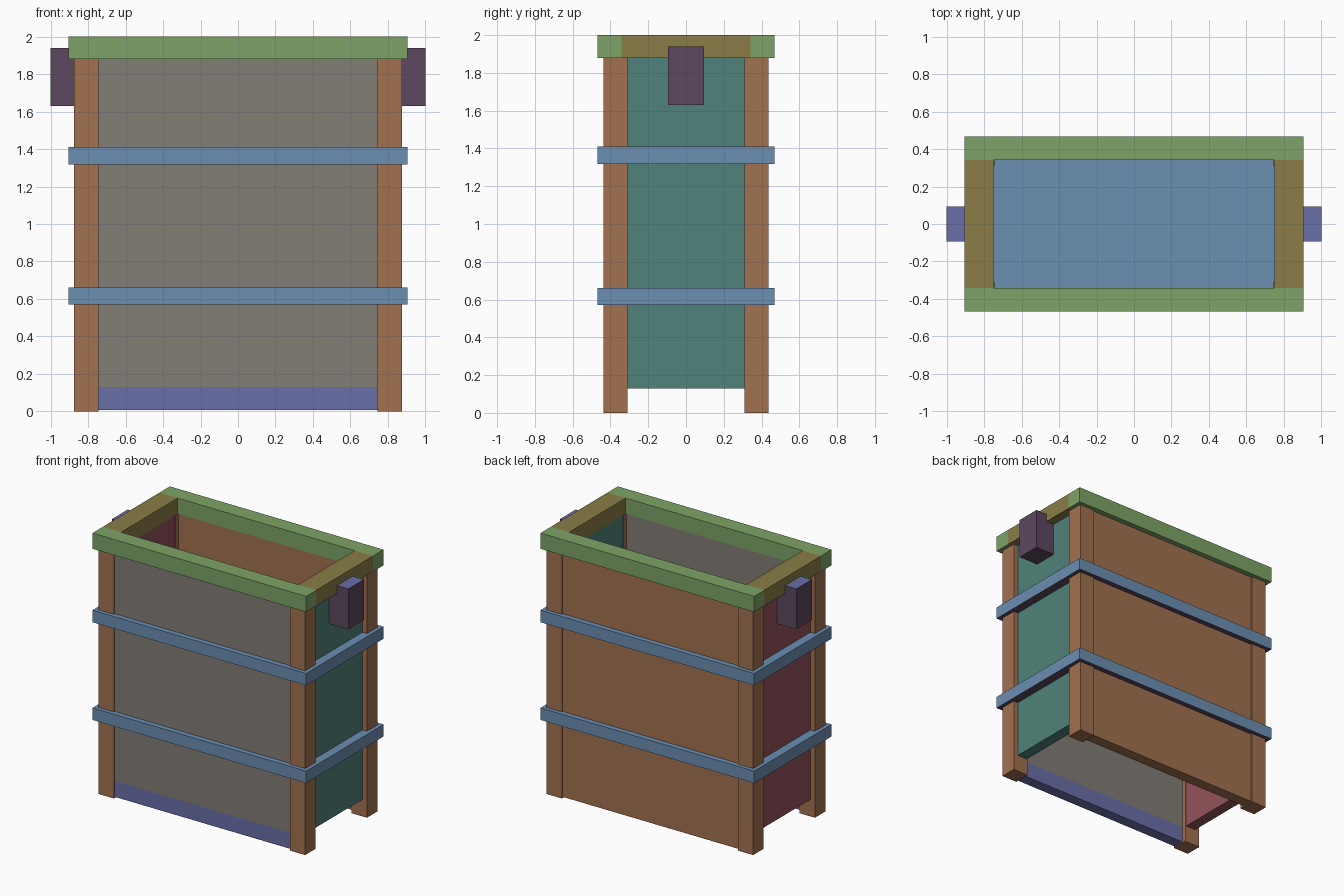
import bpy
import bmesh
from mathutils import Vector

if "Cube" in bpy.data.objects:
    bpy.data.objects.remove(bpy.data.objects["Cube"], do_unlink=True)


def linear(c):
    c /= 255
    return c / 12.92 if c <= 0.04045 else ((c + 0.055) / 1.055) ** 2.4


def material(name, *rgb):
    colour = [linear(c) for c in rgb] + [1]
    mat = bpy.data.materials.new(name)
    mat.use_nodes = True
    mat.diffuse_color = colour
    mat.node_tree.nodes["Principled BSDF"].inputs["Base Color"].default_value = colour
    return mat


green = material("green", 126, 164, 103)
olive = material("olive", 138, 125, 70)
brown = material("brown", 162, 113, 79)
grey = material("warm grey", 130, 125, 118)
blue = material("blue", 107, 142, 178)
violet = material("violet", 106, 111, 168)
teal = material("teal", 79, 130, 122)
maroon = material("maroon", 147, 83, 91)
purple = material("purple", 93, 72, 96)


def box(name, x, y, z, mat, top=None, bottom=None):
    """Box from axis ranges, with optional other colours on top and bottom."""
    low, high = (Vector(p) for p in zip(x, y, z))
    bm = bmesh.new()
    bmesh.ops.create_cube(bm, size=1)
    bmesh.ops.scale(bm, vec=high - low, verts=bm.verts)
    bmesh.ops.translate(bm, vec=(low + high) / 2, verts=bm.verts)
    bm.normal_update()
    mesh = bpy.data.meshes.new(name)
    for m in (mat, top or mat, bottom or mat):
        mesh.materials.append(m)
    for f in bm.faces:
        if f.normal.z > 0.5:
            f.material_index = 1
        elif f.normal.z < -0.5:
            f.material_index = 2
    bm.to_mesh(mesh)
    bm.free()
    obj = bpy.data.objects.new(name, mesh)
    bpy.context.collection.objects.link(obj)
    return obj


def span(side, a, b):
    """Range a..b placed on the positive or negative side."""
    return sorted((side * a, side * b))


RIM_Z = 1.88   # underside of the rim
BASE_Z = 0.13  # lower edge of the end panels

# Corner posts
for sx, lr in ((1, "left"), (-1, "right")):
    for sy, fb in ((1, "back"), (-1, "front")):
        box(f"{fb}_{lr}_post", span(sx, 0.745, 0.875), span(sy, 0.31, 0.438),
            (0, RIM_Z), brown)

# Long side panels
box("front_panel", (-0.745, 0.745), (-0.427, -0.342), (BASE_Z, RIM_Z), grey)
box("front_bottom_board", (-0.745, 0.745), (-0.427, -0.342), (0.008, BASE_Z), violet)
box("back_panel", (-0.745, 0.745), (0.342, 0.427), (0.008, RIM_Z), brown)

# End panels, end rims and handles
for sx, lr, mat in ((1, "left", teal), (-1, "right", maroon)):
    box(f"{lr}_end_panel", span(sx, 0.752, 0.837), (-0.342, 0.342), (BASE_Z, RIM_Z), mat)
    box(f"{lr}_end_rim", span(sx, 0.75, 0.905), (-0.342, 0.342), (RIM_Z, 2), olive)
    box(f"{lr}_handle", span(sx, 0.837, 1), (-0.094, 0.094), (1.63, 1.94),
        purple, top=violet)

# Long rims
for sy, fb in ((1, "back"), (-1, "front")):
    box(f"{fb}_rim", (-0.905, 0.905), span(sy, 0.342, 0.468), (RIM_Z, 2), green)

# Shelves whose edges stand out as bands around the body
for name, z in (("lower_band", 0.57), ("upper_band", 1.318)):
    box(name, (-0.905, 0.905), (-0.468, 0.468), (z, z + 0.092), blue, bottom=purple)
